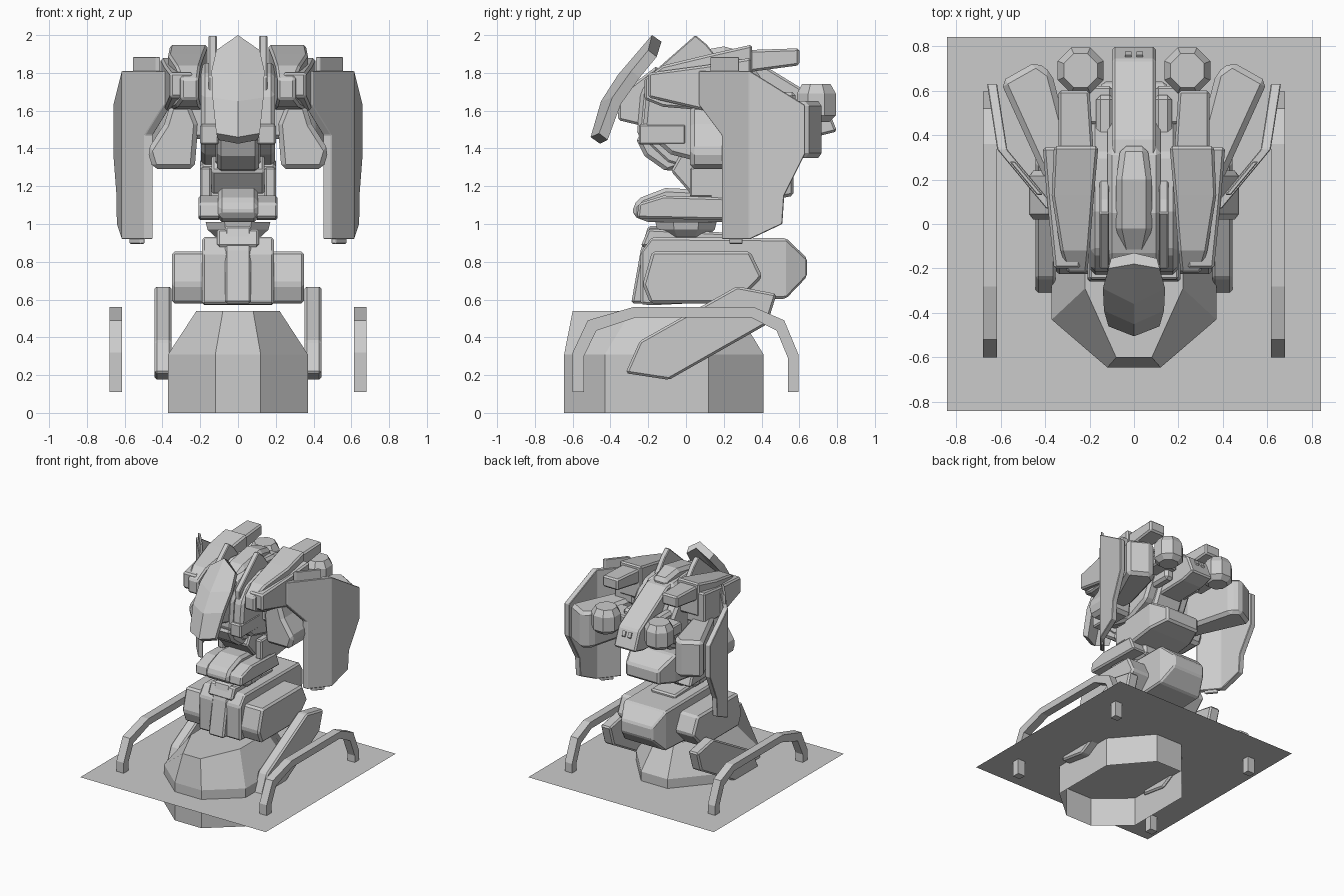
import bpy, bmesh, math

if "Cube" in bpy.data.objects:
    bpy.data.objects.remove(bpy.data.objects["Cube"])

grey = bpy.data.materials.new("plain_grey")
grey.diffuse_color = (0.6, 0.6, 0.6, 1)
grey.use_nodes = True
grey.node_tree.nodes["Principled BSDF"].inputs["Base Color"].default_value = grey.diffuse_color


def finish(name, bm, mirror=False, bevel=0.0):
    bmesh.ops.recalc_face_normals(bm, faces=bm.faces)
    me = bpy.data.meshes.new(name)
    bm.to_mesh(me)
    bm.free()
    me.materials.append(grey)
    ob = bpy.data.objects.new(name, me)
    bpy.context.collection.objects.link(ob)
    if bevel:
        b = ob.modifiers.new("bevel", 'BEVEL')
        b.width, b.segments, b.limit_method = bevel, 1, 'ANGLE'
    if mirror:
        m = ob.modifiers.new("mirror", 'MIRROR')
        m.use_mirror_merge = False
    return ob


def skin(rings, cap_start=True, cap_end=True):
    """Join rings of equal point count into a closed skin."""
    bm = bmesh.new()
    vs = [[bm.verts.new(p) for p in r] for r in rings]
    n = len(vs[0])
    for a, b in zip(vs, vs[1:]):
        for i in range(n):
            j = (i + 1) % n
            bm.faces.new((a[i], a[j], b[j], b[i]))
    if cap_start:
        bm.faces.new(vs[0])
    if cap_end:
        bm.faces.new(vs[-1])
    return bm


def side_prism(name, yz, x0, x1, mirror=False, bevel=0.012):
    """Side profile extruded along x."""
    return finish(name, skin([[(x, y, z) for y, z in yz] for x in (x0, x1)]), mirror, bevel)


def plan_prism(name, xy, z0, z1, mirror=False, bevel=0.012):
    """Plan outline extruded along z."""
    return finish(name, skin([[(x, y, z) for x, y in xy] for z in (z0, z1)]), mirror, bevel)


def front_prism(name, xz, y0, y1, mirror=False, bevel=0.012):
    """Front profile extruded along y."""
    return finish(name, skin([[(x, y, z) for x, z in xz] for y in (y0, y1)]), mirror, bevel)


def box_loft(name, secs, mirror=False, bevel=0.012):
    """Boxes through sections (y, x_in, x_out, z_low, z_high)."""
    return finish(name, skin([[(a, y, l), (b, y, l), (b, y, h), (a, y, h)]
                              for y, a, b, l, h in secs]), mirror, bevel)


def box(name, x0, x1, y0, y1, z0, z1, mirror=False, bevel=0.01):
    return box_loft(name, [(y0, x0, x1, z0, z1), (y1, x0, x1, z0, z1)], mirror, bevel)


# ground sheet
bm = bmesh.new()
bmesh.ops.create_grid(bm, x_segments=1, y_segments=1, size=0.84)
for v in bm.verts:
    v.co.z = 0.235
finish("ground_sheet", bm)


# hollow eight-sided base with sloping shoulders
def octagon(w, wf, wb, yf, y1, y2, yb, z):
    half = [(wf, yf), (w, y1), (w, y2), (wb, yb)]
    return [(x, y, z) for x, y in half] + [(-x, y, z) for x, y in reversed(half)]


finish("base", skin([octagon(.37, .12, .12, -.645, -.43, .12, .41, 0),
                     octagon(.37, .12, .12, -.645, -.43, .12, .41, .31),
                     octagon(.22, .08, .08, -.60, -.29, .06, .27, .54)], cap_start=False))

# side rails
outer = [(-.6, .11), (-.6, .32), (-.52, .49), (-.28, .56),
         (.36, .56), (.52, .49), (.595, .31), (.595, .11)]
inner = [(-.54, .11), (-.54, .30), (-.475, .435), (-.265, .505),
         (.345, .505), (.48, .435), (.54, .29), (.54, .11)]
finish("side_rail", skin([[(.615, *o), (.615, *i), (.68, *i), (.68, *o)]
                          for o, i in zip(outer, inner)]), mirror=True)

# folded legs and hip boxes
side_prism("leg", [(-.32, .21), (-.245, .38), (.27, .67), (.48, .63), (.43, .47), (-.09, .175)],
           .352, .442, True, .012)
side_prism("hip_box", [(-.23, .68), (-.18, .855), (.34, .855), (.405, .72), (.27, .58), (-.19, .58)],
           .16, .35, True, .015)

# pelvis with angular rear, and crotch plate
box_loft("pelvis", [(-.24, -.19, .19, .575, .85), (-.18, -.19, .19, .57, .93),
                    (.53, -.19, .19, .605, .925), (.64, -.14, .14, .72, .82)], bevel=.012)
side_prism("crotch_plate", [(-.29, .58), (-.24, .86), (-.2, .99), (-.1, .99), (-.1, .58)], -.07, .07)
side_prism("pelvis_collar", [(-.24, .88), (-.2, .975), (.3, .95), (.3, .86)], -.11, .11)

# waist
finish("waist_ring", skin([[(r * 1.06 * math.cos(math.pi * (k + .5) / 4),
                             r * math.sin(math.pi * (k + .5) / 4), z) for k in range(8)]
                           for r, z in ((.12, .93), (.165, .97), (.175, 1.01))]))
side_prism("waist_side", [(-.26, 1.03), (-.25, 1.11), (-.12, 1.15), (.2, 1.14), (.25, 1.02)],
           .09, .21, True)
side_prism("waist_front", [(-.28, 1.04), (-.28, 1.1), (-.24, 1.14), (-.11, 1.19), (.12, 1.18),
                           (.25, 1.1), (.25, 1.01), (-.2, 1.01)], -.105, .105, bevel=.02)
box("waist_strut", .14, .2, .02, .2, 1.14, 1.3, True)
side_prism("abdomen", [(-.08, 1.28), (.03, 1.155), (.18, 1.23), (.2, 1.39), (0, 1.42)], -.14, .14)
box_loft("lower_back", [(.12, -.2, .2, 1.08, 1.32), (.42, -.2, .2, 1.12, 1.35),
                        (.57, -.15, .15, 1.15, 1.26)], bevel=.015)

# torso
torso = [(-.26, 1.47), (-.24, 1.7), (-.15, 1.82), (.05, 1.89), (.33, 1.87),
         (.5, 1.62), (.38, 1.36), (.15, 1.25), (-.1, 1.32)]
side_prism("torso", torso, -.12, .12, bevel=.02)
side_prism("torso_flank", [(y * .92 + .01, (z - 1.58) * .85 + 1.59) for y, z in torso],
           .10, .195, True, .02)
side_prism("chin", [(-.27, 1.46), (-.22, 1.36), (-.1, 1.275), (.05, 1.33), (0, 1.5)],
           -.11, .11, bevel=.02)
box("chest_block", .10, .2, -.25, 0, 1.42, 1.53, True)
side_prism("neck_strip", [(.05, 2.0), (.11, 1.95), (.29, 1.72), (.2, 1.5), (-.19, 1.45),
                          (-.2, 1.78)], .112, .155, True, .006)

# long crest on top of the torso
box_loft("crest", [(-.16, -.05, .05, 1.5, 1.80), (-.02, -.08, .08, 1.6, 1.90),
                   (.2, -.08, .08, 1.7, 1.94), (.35, -.06, .06, 1.7, 1.90)], bevel=.025)

# folded face plate, in rows of centre and side points
rows = [((0, -.18, 2.0), (.115, -.20, 1.92)), ((0, -.36, 1.79), (.14, -.29, 1.81)),
        ((0, -.45, 1.65), (.135, -.39, 1.67)), ((0, -.505, 1.46), (.115, -.46, 1.48))]
bm = skin([[(-s[0], s[1], s[2]), c, s,
            (s[0] * .9, s[1] + .045, s[2] - .035), (0, c[1] + .05, c[2] - .035),
            (-s[0] * .9, s[1] + .045, s[2] - .035)] for c, s in rows])
finish("face_plate", bm)
box_loft("face_mount", [(-.36, -.09, .09, 1.55, 1.68), (-.15, -.1, .1, 1.5, 1.84)])

# shoulder blocks with raised rear fins
box_loft("shoulder_block", [(-.22, .21, .30, 1.66, 1.77), (-.12, .2, .33, 1.62, 1.84),
                            (.13, .18, .37, 1.6, 1.90), (.35, .16, .36, 1.68, 1.95)], True, .012)
box_loft("shoulder_cheek", [(-.2, .24, .36, 1.67, 1.80), (.1, .24, .39, 1.6, 1.84),
                            (.345, .24, .41, 1.62, 1.88)], True)
box_loft("shoulder_fin", [(.3, .18, .34, 1.80, 1.92), (.6, .2, .34, 1.84, 1.93)], True)

# sloping backpack with two small vents
side_prism("backpack", [(.2, 1.88), (.38, 1.86), (.74, 1.64), (.8, 1.49), (.68, 1.46), (.3, 1.45)],
           -.098, .098, bevel=.012)
box("backpack_rib", .09, .17, .2, .58, 1.5, 1.7, True, .02)
side_prism("backpack_vent", [(.76, 1.622), (.775, 1.585), (.768, 1.575), (.75, 1.615)],
           .012, .04, True, 0)

# eight-sided thrusters
rings = ((.075, 1.54), (.112, 1.575), (.112, 1.69), (.082, 1.74))
finish("thruster", skin([[(.24 + r * math.cos(math.pi * (k + .5) / 4),
                           .69 + r * math.sin(math.pi * (k + .5) / 4), z)
                          for k in range(8)] for r, z in rings]), True)
box("thruster_arm", .1, .28, .45, .62, 1.57, 1.66, True)

# arms
front_prism("elbow", [(.23, 1.29), (.45, 1.29), (.48, 1.39), (.39, 1.53), (.36, 1.63),
                      (.25, 1.63), (.21, 1.53)], .02, .24, True, .025)
box("upper_arm", .15, .34, .04, .25, 1.45, 1.66, True, .02)
plan_prism("forearm", [(.6, .64), (.44, .73), (.37, .68), (.27, .3), (.30, .15), (.40, .2)],
           1.35, 1.65, True, .025)


# bent shields: slabs pushed out along a bend
def shield_slab(name, yz, x0, x1, bevel):
    bm = skin([[(x, y, z) for y, z in yz] for x in (x0, x1)])
    bmesh.ops.bisect_plane(bm, geom=bm.verts[:] + bm.edges[:] + bm.faces[:],
                           plane_co=(0, .335, 0), plane_no=(0, 1, 0))
    for v in bm.verts:
        y = v.co.y
        v.co.x += .395 + (y - .07) * .83 if y < .336 else .615 + (y - .335) * .155
    finish(name, bm, True, bevel)


def rect(y0, y1, z0, z1):
    return [(y0, z0), (y1, z0), (y1, z1), (y0, z1)]


shield_slab("shield", [(.07, 1.81), (.34, 1.81), (.63, 1.63), (.63, 1.37), (.52, 1.15),
                       (.51, 1.0), (.34, .92), (.19, .92), (.19, 1.47), (.07, 1.63)],
            -.045, 0, .008)
shield_slab("shield_top_block", rect(.13, .28, 1.72, 1.885), -.035, -.01, .004)
shield_slab("shield_foot", rect(.23, .30, .895, .98), -.035, -.01, .004)
